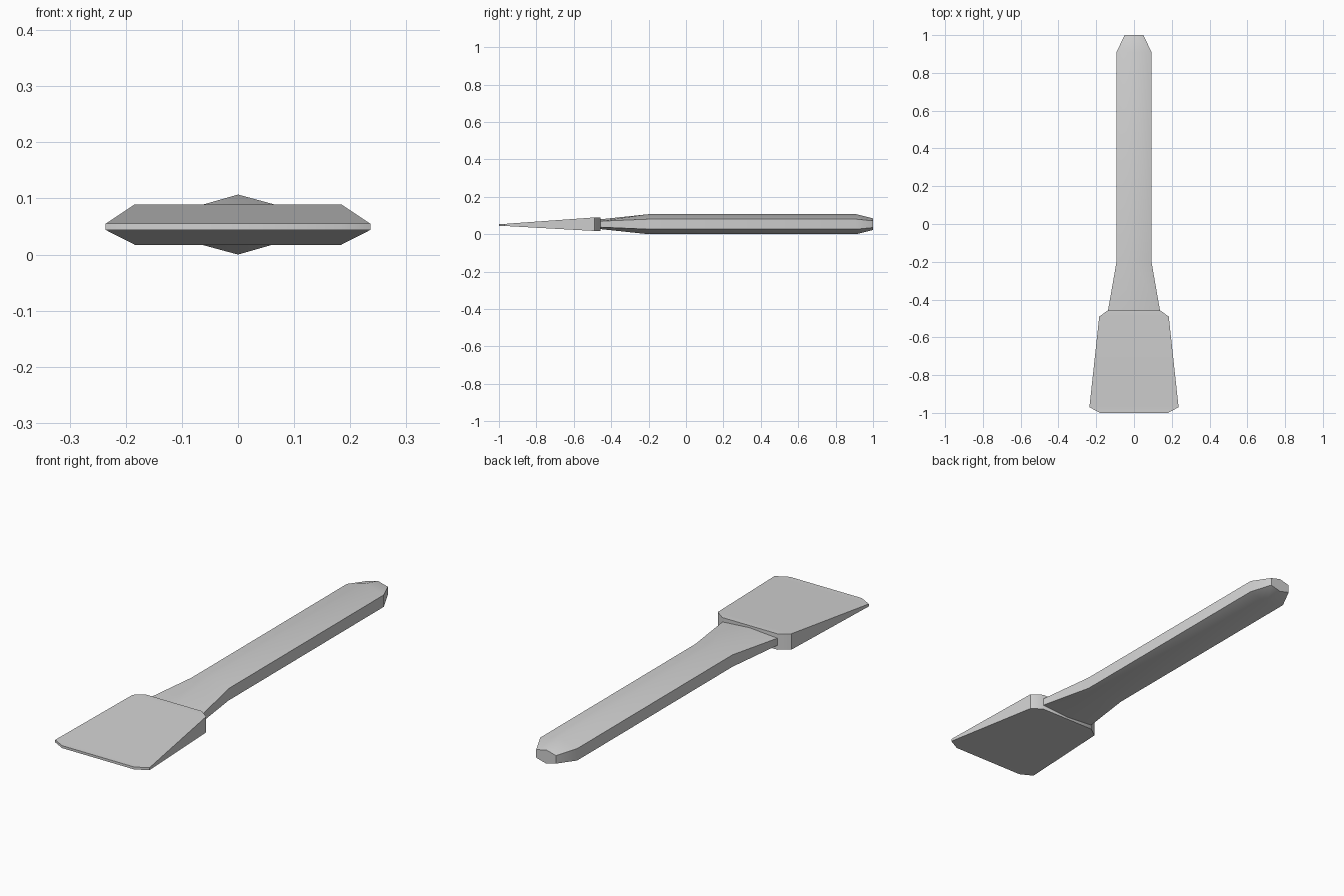
import bpy, bmesh, math

cube = bpy.data.objects.get("Cube")
if cube:
    bpy.data.objects.remove(cube, do_unlink=True)

grey = bpy.data.materials.new("light grey")
grey.use_nodes = True
colour = (0.64, 0.64, 0.64, 1)
grey.diffuse_color = colour
grey.node_tree.nodes["Principled BSDF"].inputs["Base Color"].default_value = colour

MID = 0.0535  # height of the tool's centre plane


def loft(name, sections):
    """Skin a row of cross-sections, each (y, [(x, z), ...])."""
    bm = bmesh.new()
    rings = [[bm.verts.new((x, y, z)) for x, z in pts] for y, pts in sections]
    for a, b in zip(rings, rings[1:]):
        n = len(a)
        for i in range(n):
            j = (i + 1) % n
            bm.faces.new((a[i], a[j], b[j], b[i]))
    bm.faces.new(rings[0])
    bm.faces.new(rings[-1])
    bmesh.ops.recalc_face_normals(bm, faces=bm.faces)
    mesh = bpy.data.meshes.new(name)
    bm.to_mesh(mesh)
    bm.free()
    mesh.materials.append(grey)
    obj = bpy.data.objects.new(name, mesh)
    bpy.context.collection.objects.link(obj)
    bpy.ops.object.select_all(action="DESELECT")
    obj.select_set(True)
    bpy.context.view_layer.objects.active = obj
    bpy.ops.object.shade_smooth_by_angle(angle=math.radians(40))
    return obj


def rectangle(w, low, high):
    return [(-w, low), (w, low), (w, high), (-w, high)]


def ridged(w, side, ridge):
    """Hexagon with upright sides and a ridge above and below."""
    return [(-w, MID - side), (0, MID - ridge), (w, MID - side),
            (w, MID + side), (0, MID + ridge), (-w, MID + side)]


# Wedge-shaped blade with clipped corners
loft("blade", [
    (-1.0, rectangle(0.18, 0.044, 0.055)),
    (-0.97, rectangle(0.236, 0.044, 0.055)),
    (-0.49, rectangle(0.184, 0.0175, 0.0895)),
    (-0.457, rectangle(0.138, 0.0175, 0.0895)),
])

# Six-sided handle, flared flat at the neck and tapered at the butt
loft("handle", [
    (-0.46, ridged(0.138, 0.016, 0.026)),
    (-0.2, ridged(0.0925, 0.027, MID)),
    (0.91, ridged(0.0925, 0.027, MID)),
    (1.0, ridged(0.05, 0.018, 0.031)),
])
